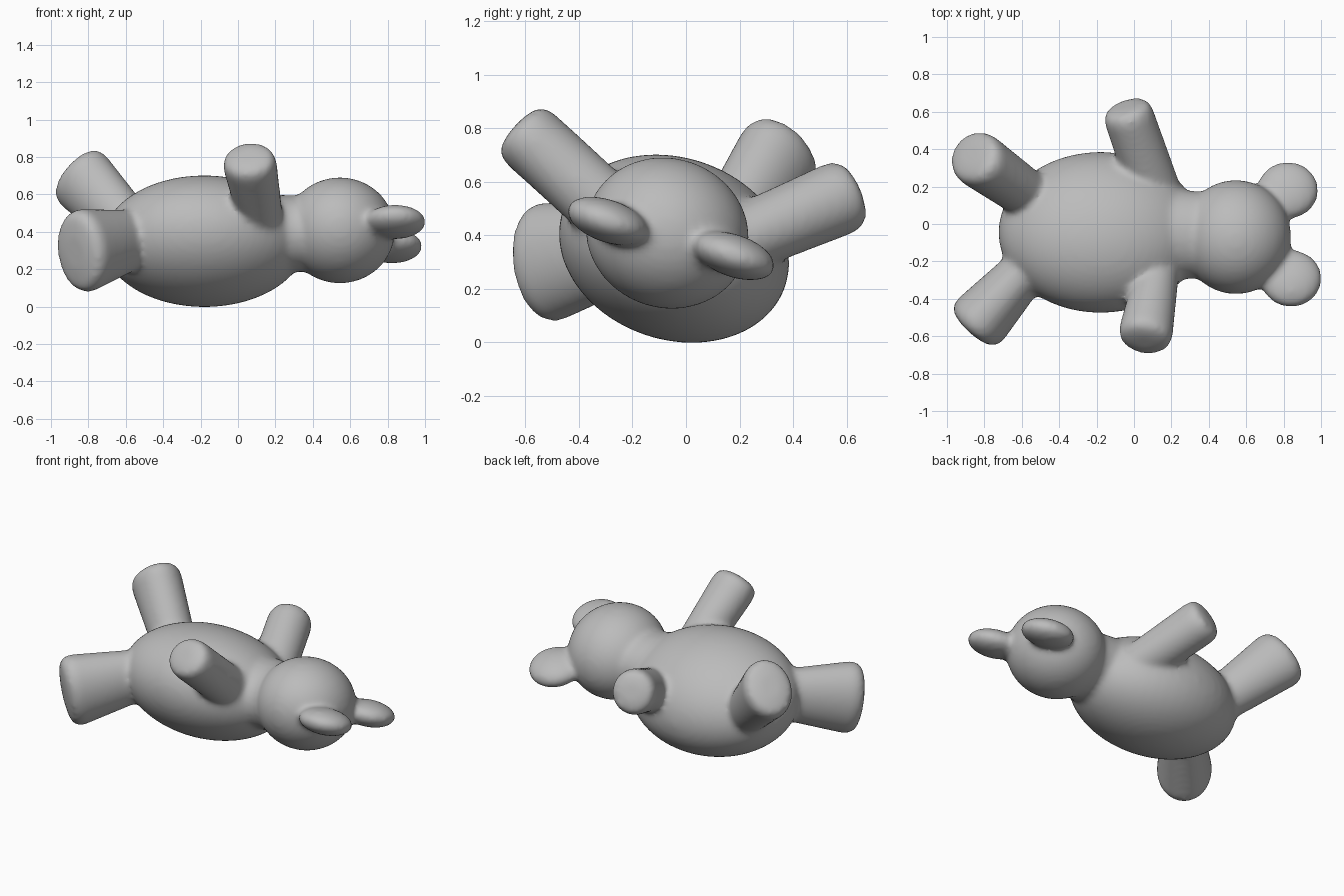
import bpy, bmesh, math
from mathutils import Vector, Matrix

if "Cube" in bpy.data.objects:
    bpy.data.objects.remove(bpy.data.objects["Cube"])

ROLL = Matrix.Rotation(math.radians(-19), 4, 'X')   # the whole toy leans to one side
bm = bmesh.new()


def ellipsoid(center, radii):
    mat = Matrix.Translation(center) @ ROLL @ Matrix.Diagonal((*radii, 1))
    bmesh.ops.create_uvsphere(bm, u_segments=48, v_segments=32, radius=1, matrix=mat)


def limb(base, tip, base_half, tip_half, hint=(0, 0, 1), n=32):
    """Flaring stub with a rounded, nearly flat end; half sizes are (across, along hint)."""
    base, tip = Vector(base), Vector(tip)
    d = (tip - base).normalized()
    v = Vector(hint)
    v = (v - d * v.dot(d)).normalized()
    u = d.cross(v)
    length = (tip - base).length
    # (distance back from the tip, scale of the end section)
    stations = [(length, None), (0.07, 1), (0.035, 0.97), (0.01, 0.88), (0, 0.72), (-0.01, 0.4)]
    rings = []
    for back, scale in stations:
        hu, hv = base_half if scale is None else (tip_half[0] * scale, tip_half[1] * scale)
        c = tip - d * back
        rings.append([bm.verts.new(c + u * hu * math.cos(a) + v * hv * math.sin(a))
                      for a in (2 * math.pi * i / n for i in range(n))])
    for r0, r1 in zip(rings, rings[1:]):
        for i in range(n):
            j = (i + 1) % n
            bm.faces.new((r0[i], r0[j], r1[j], r1[i]))
    bm.faces.new(rings[0][::-1])
    bm.faces.new(rings[-1])


# Torso, neck and head
ellipsoid((-0.18, -0.045, 0.35), (0.545, 0.44, 0.34))
limb((0.05, -0.055, 0.385), (0.55, -0.06, 0.395), (0.25, 0.22), (0.225, 0.195))
ellipsoid((0.545, -0.07, 0.408), (0.295, 0.308, 0.28))

# Ears
ellipsoid((0.84, -0.292, 0.453), (0.165, 0.16, 0.08))
ellipsoid((0.822, 0.18, 0.323), (0.165, 0.16, 0.08))

# Arms
limb((0.13, -0.22, 0.43), (0.055, -0.625, 0.80), (0.115, 0.13), (0.145, 0.13))
limb((0.12, 0.15, 0.36), (-0.045, 0.625, 0.56), (0.14, 0.125), (0.135, 0.14))

# Legs
limb((-0.52, -0.18, 0.37), (-0.865, -0.56, 0.29), (0.115, 0.15), (0.165, 0.225))
limb((-0.56, 0.15, 0.40), (-0.87, 0.37, 0.72), (0.13, 0.14), (0.15, 0.185))

bmesh.ops.recalc_face_normals(bm, faces=bm.faces)
mesh = bpy.data.meshes.new("plush_bear")
bm.to_mesh(mesh)
bm.free()
bear = bpy.data.objects.new("plush_bear", mesh)
bpy.context.collection.objects.link(bear)

grey = bpy.data.materials.new("soft grey")
grey.diffuse_color = (0.5, 0.5, 0.5, 1)
grey.use_nodes = True
grey.node_tree.nodes["Principled BSDF"].inputs["Base Color"].default_value = grey.diffuse_color
mesh.materials.append(grey)

# Fuse the parts and soften the joints
remesh = bear.modifiers.new("fuse", 'REMESH')
remesh.mode = 'VOXEL'
remesh.voxel_size = 0.016
remesh.use_smooth_shade = True
soften = bear.modifiers.new("soften", 'SMOOTH')
soften.factor = 0.5
soften.iterations = 14
